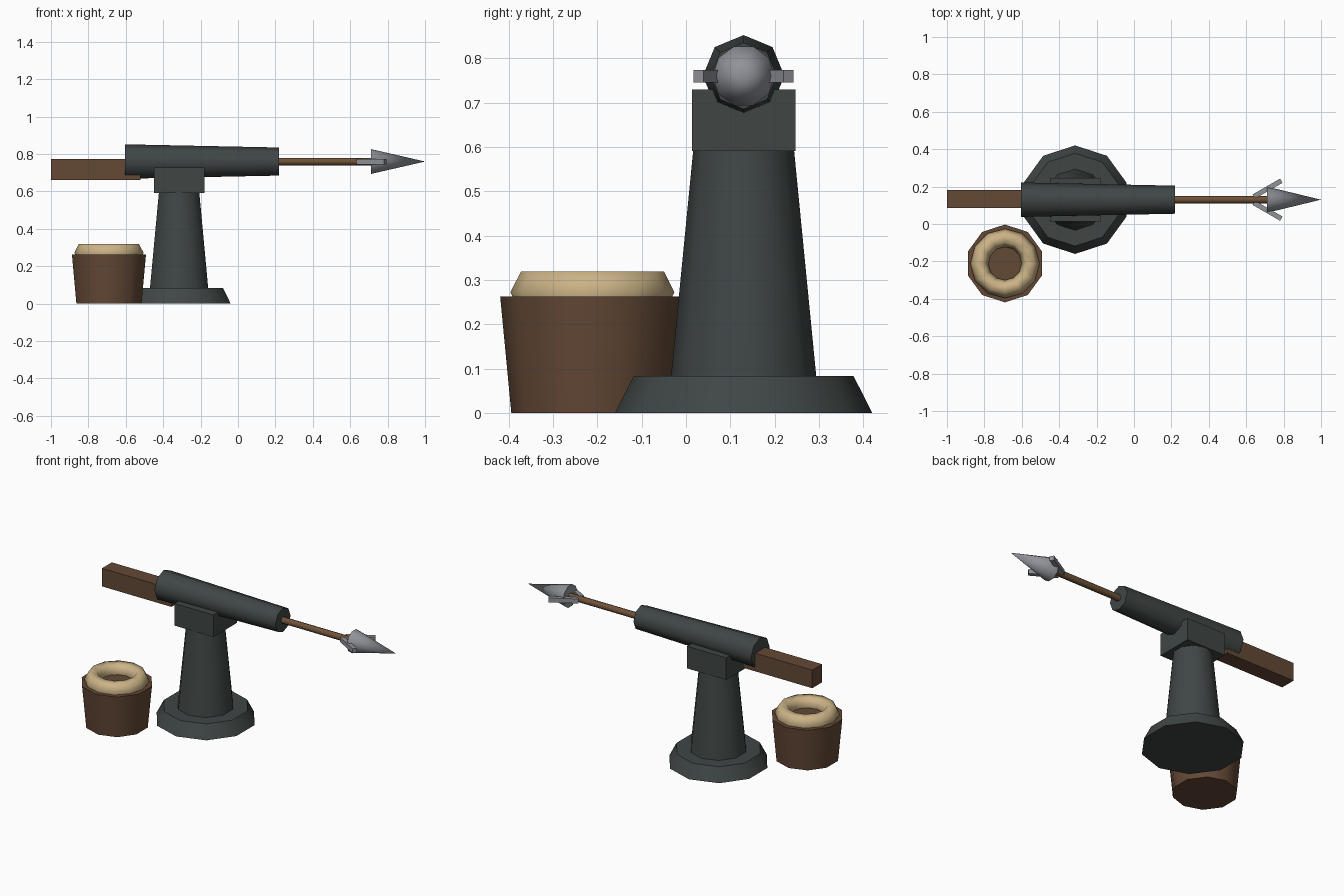
import bpy
from math import radians, pi

cube = bpy.data.objects.get("Cube")
if cube:
    bpy.data.objects.remove(cube, do_unlink=True)


def material(name, rgb):
    mat = bpy.data.materials.new(name)
    mat.use_nodes = True
    mat.diffuse_color = (*rgb, 1)
    bsdf = next(n for n in mat.node_tree.nodes if n.type == 'BSDF_PRINCIPLED')
    bsdf.inputs["Base Color"].default_value = (*rgb, 1)
    return mat


IRON = material("dark_iron", (0.05, 0.062, 0.06))
WOOD = material("brown_wood", (0.125, 0.065, 0.036))
SHAFT = material("shaft_wood", (0.16, 0.085, 0.04))
ROPE = material("tan_rope", (0.6, 0.45, 0.24))
STEEL = material("grey_steel", (0.28, 0.29, 0.32))


def finish(name, mat, smooth=None):
    ob = bpy.context.object
    ob.name = ob.data.name = name
    ob.data.materials.append(mat)
    if smooth:
        bpy.ops.object.shade_smooth_by_angle(angle=radians(smooth))
    return ob


def upright(name, mat, x, y, z0, z1, r0, r1, sides=10):
    """Tapered post standing on z0."""
    bpy.ops.mesh.primitive_cone_add(vertices=sides, radius1=r0, radius2=r1,
                                    depth=z1 - z0, location=(x, y, (z0 + z1) / 2))
    return finish(name, mat, 50)


def along_x(name, mat, x0, x1, r0, r1, sides, roll=0):
    """Tapered rod on the gun axis, pointing to +x."""
    bpy.ops.mesh.primitive_cone_add(vertices=sides, radius1=r0, radius2=r1,
                                    depth=x1 - x0, location=((x0 + x1) / 2, AXIS_Y, AXIS_Z),
                                    rotation=(roll, pi / 2, 0))
    return finish(name, mat, 50)


def box(name, mat, centre, size, turn=0):
    bpy.ops.mesh.primitive_cube_add(size=1, location=centre, rotation=(0, 0, turn))
    bpy.context.object.scale = size
    return finish(name, mat)


AXIS_Y, AXIS_Z = 0.13, 0.76
STAND_X = -0.315

# Stand
upright("stand_base", IRON, STAND_X, AXIS_Y, 0, 0.083, 0.29, 0.248)
upright("stand_column", IRON, STAND_X, AXIS_Y, 0.08, 0.6, 0.164, 0.113)
box("mount_block", IRON, (STAND_X, AXIS_Y, 0.66), (0.27, 0.233, 0.138))

# Gun
along_x("barrel", IRON, -0.605, 0.22, 0.092, 0.075, 8)
box("stock", WOOD, (-0.76, AXIS_Y + 0.003, 0.718), (0.48, 0.097, 0.113))

# Harpoon
along_x("harpoon_shaft", SHAFT, 0.2, 0.72, 0.02, 0.02, 8)
along_x("harpoon_head", STEEL, 0.71, 1.0, 0.07, 0, 10)
for name, side in (("left_barb", 1), ("right_barb", -1)):
    box(name, STEEL, (0.714, AXIS_Y + side * 0.059, 0.759),
        (0.17, 0.026, 0.028), side * radians(30))

# Bucket with coiled rope
BUCKET = (-0.69, -0.211)
upright("bucket", WOOD, *BUCKET, 0, 0.262, 0.183, 0.208)
bpy.ops.mesh.primitive_torus_add(major_segments=12, minor_segments=6,
                                 major_radius=0.137, minor_radius=0.048,
                                 location=(*BUCKET, 0.272))
bpy.context.object.scale.z = 1.14
finish("rope_coil", ROPE, 80)
